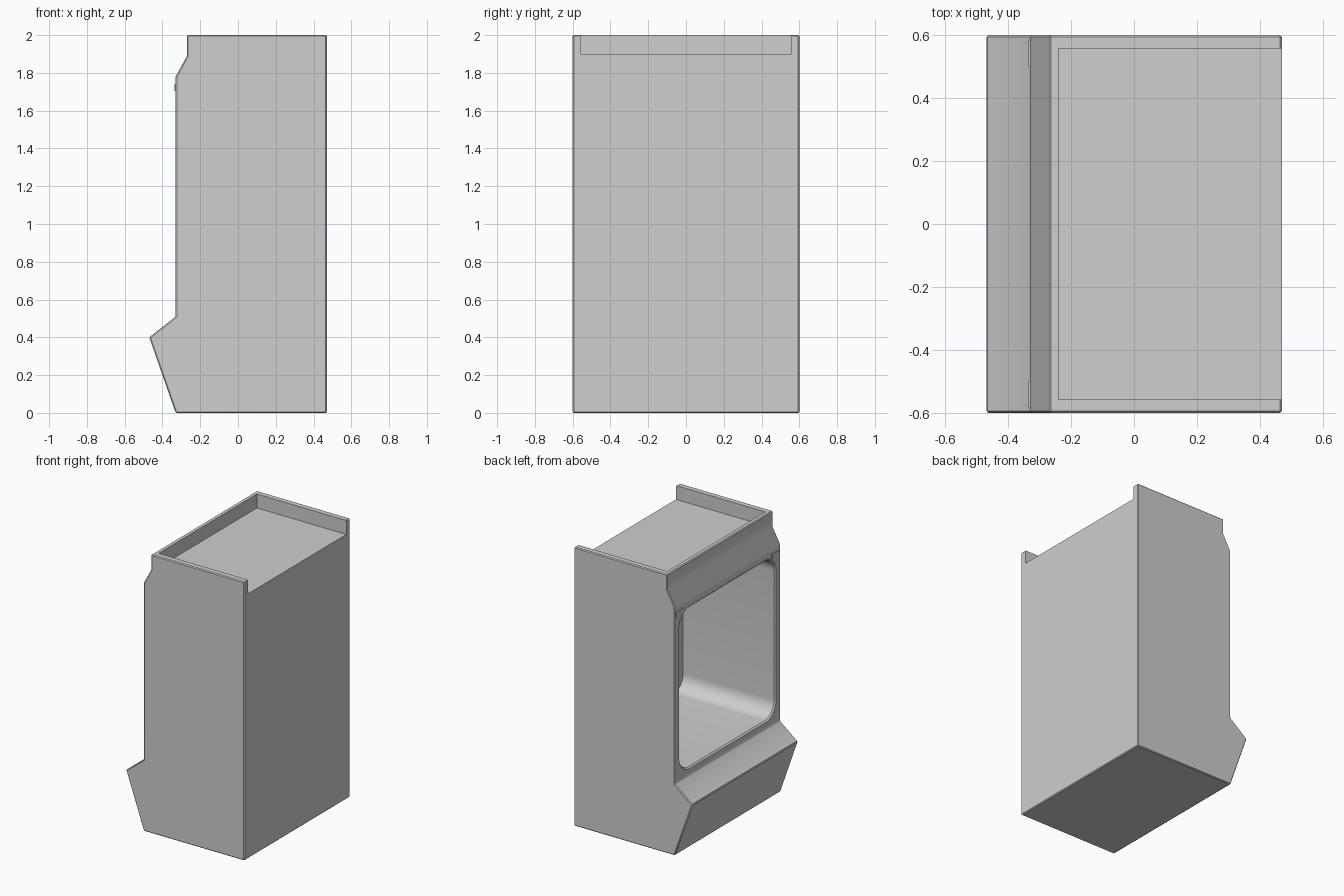
import bpy, bmesh, math
from mathutils import Vector

old = bpy.data.objects.get("Cube")
if old:
    bpy.data.objects.remove(old, do_unlink=True)

grey = bpy.data.materials.new("plain grey")
grey.use_nodes = True
colour = (0.62, 0.62, 0.62, 1)
grey.diffuse_color = colour
grey.node_tree.nodes["Principled BSDF"].inputs["Base Color"].default_value = colour


def loft(name, rings):
    """Closed solid through matching rings of points."""
    bm = bmesh.new()
    loops = [[bm.verts.new(p) for p in ring] for ring in rings]
    n = len(loops[0])
    for a, b in zip(loops, loops[1:]):
        for i in range(n):
            j = (i + 1) % n
            bm.faces.new((a[i], a[j], b[j], b[i]))
    bm.faces.new(loops[0])
    bm.faces.new(loops[-1])
    bmesh.ops.recalc_face_normals(bm, faces=bm.faces)
    mesh = bpy.data.meshes.new(name)
    bm.to_mesh(mesh)
    bm.free()
    mesh.materials.append(grey)
    obj = bpy.data.objects.new(name, mesh)
    bpy.context.collection.objects.link(obj)
    return obj


def box(name, low, high):
    ring = [(low[0], low[1]), (high[0], low[1]), (high[0], high[1]), (low[0], high[1])]
    return loft(name, [[(x, y, z) for x, y in ring] for z in (low[2], high[2])])


def rounded_ring(x, grow, half=0.54, low=0.57, high=1.715, radius=0.11, steps=10):
    """Rounded rectangle across the open side of the cabinet."""
    points = []
    corners = [(half, high), (-half, high), (-half, low), (half, low)]
    mid = (low + high) / 2
    for k, (y, z) in enumerate(corners):
        cy = y - math.copysign(radius, y)
        cz = z - math.copysign(radius, z - mid)
        for s in range(steps + 1):
            a = math.pi / 2 * (k + s / steps)
            r = radius + grow
            points.append(Vector((x, cy + r * math.cos(a), cz + r * math.sin(a))))
    return points


def apply(obj, kind, **settings):
    mod = obj.modifiers.new(kind.title(), kind)
    for key, value in settings.items():
        setattr(mod, key, value)
    bpy.ops.object.select_all(action="DESELECT")
    bpy.context.view_layer.objects.active = obj
    obj.select_set(True)
    bpy.ops.object.modifier_apply(modifier=mod.name)


# Cabinet body from its side profile, with slightly eased edges
profile = [(-0.33, 0), (0.47, 0), (0.47, 2), (-0.27, 2), (-0.27, 1.89),
           (-0.33, 1.78), (-0.33, 0.51), (-0.47, 0.4)]
body = loft("cabinet_body", [[(x, y, z) for x, z in profile] for y in (-0.6, 0.6)])
apply(body, "BEVEL", width=0.006, segments=1, limit_method="ANGLE")

# Deep rounded compartment with a chamfered rim, and the tray on top open at one end
cutters = [
    loft("compartment_cutter", [rounded_ring(-0.36, 0.04), rounded_ring(-0.32, 0),
                                rounded_ring(0.4, 0)]),
    box("top_tray_cutter", (-0.24, -0.557, 1.9), (0.6, 0.557, 2.1)),
]
for cutter in cutters:
    cutter.hide_render = True
    apply(body, "BOOLEAN", operation="DIFFERENCE", solver="EXACT", object=cutter)
    bpy.data.objects.remove(cutter, do_unlink=True)
bpy.ops.object.shade_smooth_by_angle(angle=math.radians(30))

# Small catch plates at the upper corners of the compartment
for side, name in ((1, "left_catch_plate"), (-1, "right_catch_plate")):
    ys = sorted((0.5 * side, 0.585 * side))
    box(name, (-0.335, ys[0], 1.705), (-0.328, ys[1], 1.74))
